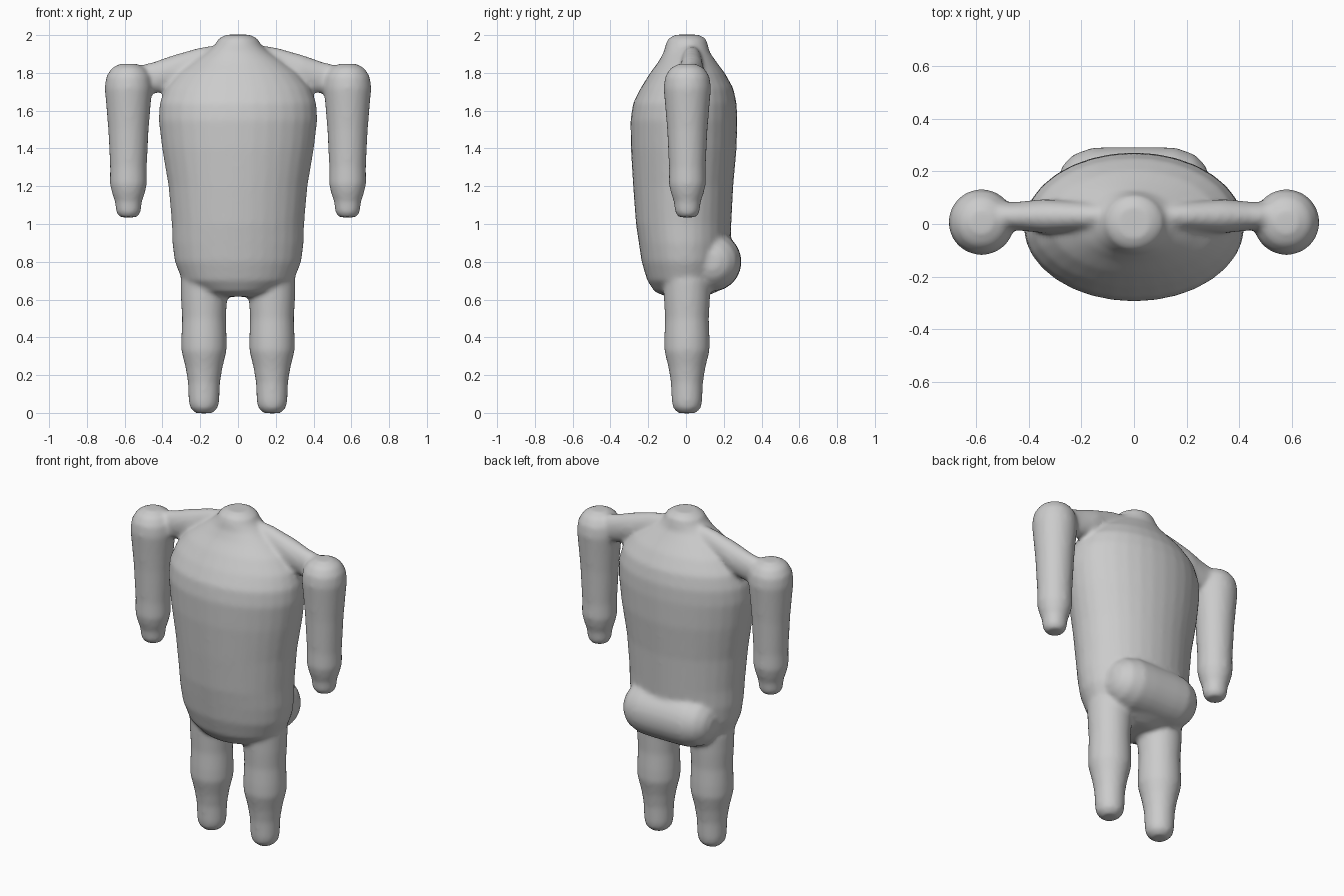
import bpy, bmesh
from math import cos, sin, pi
from mathutils import Vector

cube = bpy.data.objects.get("Cube")
if cube:
    bpy.data.objects.remove(cube)

clay = bpy.data.materials.new("grey_clay")
clay.use_nodes = True
clay.diffuse_color = (0.6, 0.6, 0.6, 1)
clay.node_tree.nodes["Principled BSDF"].inputs["Base Color"].default_value = (0.6, 0.6, 0.6, 1)

bm = bmesh.new()


def loft(sections, u, v, sides=32):
    """Skin closed ellipses given as (centre, radius along u, radius along v)."""
    u, v = Vector(u), Vector(v)
    rings = []
    for centre, ru, rv in sections:
        rings.append([bm.verts.new(Vector(centre) + u * ru * cos(2 * pi * i / sides)
                                   + v * rv * sin(2 * pi * i / sides)) for i in range(sides)])
    faces = [bm.faces.new(rings[0]), bm.faces.new(rings[-1])]
    for a, b in zip(rings, rings[1:]):
        for i in range(sides):
            j = (i + 1) % sides
            faces.append(bm.faces.new((a[i], a[j], b[j], b[i])))
    bmesh.ops.recalc_face_normals(bm, faces=faces)


X, Y, Z = (1, 0, 0), (0, 1, 0), (0, 0, 1)

# Torso and neck: height, half width, front, back
torso = [(0.615, 0.10, -0.10, 0.10), (0.64, 0.21, -0.165, 0.16), (0.70, 0.295, -0.205, 0.20),
         (0.80, 0.335, -0.235, 0.225), (0.90, 0.348, -0.25, 0.235), (1.0, 0.35, -0.265, 0.24),
         (1.2, 0.368, -0.28, 0.25), (1.4, 0.402, -0.292, 0.268), (1.55, 0.42, -0.294, 0.272),
         (1.64, 0.415, -0.28, 0.268), (1.72, 0.385, -0.24, 0.25), (1.80, 0.32, -0.19, 0.205),
         (1.86, 0.24, -0.145, 0.16), (1.91, 0.165, -0.118, 0.125), (1.945, 0.125, -0.11, 0.117),
         (1.98, 0.105, -0.096, 0.107), (2.002, 0.065, -0.06, 0.07)]
loft([((0, (f + b) / 2, z), w, (b - f) / 2) for z, w, f, b in torso], X, Y)

# Seat: a rounded bar across the lower back
seat = [(0.29, 0.04), (0.27, 0.09), (0.23, 0.13), (0.16, 0.155), (0.08, 0.158)]
seat = [(-x, r) for x, r in seat] + [(x, r) for x, r in reversed(seat)]
loft([((x, 0.135, 0.80), r, r) for x, r in seat], Y, Z)

arm = [(1.035, 0.045), (1.06, 0.065), (1.12, 0.072), (1.16, 0.086), (1.21, 0.098), (1.30, 0.097),
       (1.50, 0.107), (1.62, 0.117), (1.72, 0.126), (1.78, 0.118), (1.825, 0.09), (1.848, 0.045)]
leg = [(-0.002, 0.045), (0.025, 0.073), (0.06, 0.081), (0.16, 0.085), (0.24, 0.098), (0.33, 0.12),
       (0.40, 0.12), (0.50, 0.116), (0.60, 0.122), (0.70, 0.125), (0.80, 0.10)]
# Collar: distance out, height, half depth, half height
collar = [(0.0, 1.89, 0.05, 0.07), (0.2, 1.855, 0.055, 0.08), (0.34, 1.805, 0.065, 0.09),
          (0.44, 1.775, 0.055, 0.085), (0.56, 1.76, 0.05, 0.07)]

# Limbs on both sides
for side in (1, -1):
    loft([((side * 0.58, 0.007, z), r, r) for z, r in arm], X, Y)
    loft([((side * 0.18, 0.005, z), r, r) for z, r in leg], X, Y)
    loft([((side * x, 0.03, z), d, h) for x, z, d, h in collar], Y, Z)

mesh = bpy.data.meshes.new("body")
bm.to_mesh(mesh)
bm.free()
mesh.materials.append(clay)
body = bpy.data.objects.new("body", mesh)
bpy.context.collection.objects.link(body)
bpy.context.view_layer.objects.active = body
body.select_set(True)

# Fuse the parts into one soft skin
fuse = body.modifiers.new("fuse", "REMESH")
fuse.mode = "VOXEL"
fuse.voxel_size = 0.013
fuse.use_smooth_shade = True
soften = body.modifiers.new("soften", "SMOOTH")
soften.factor = 0.5
soften.iterations = 8
for name in ("fuse", "soften"):
    bpy.ops.object.modifier_apply(modifier=name)
bpy.ops.object.shade_smooth()
